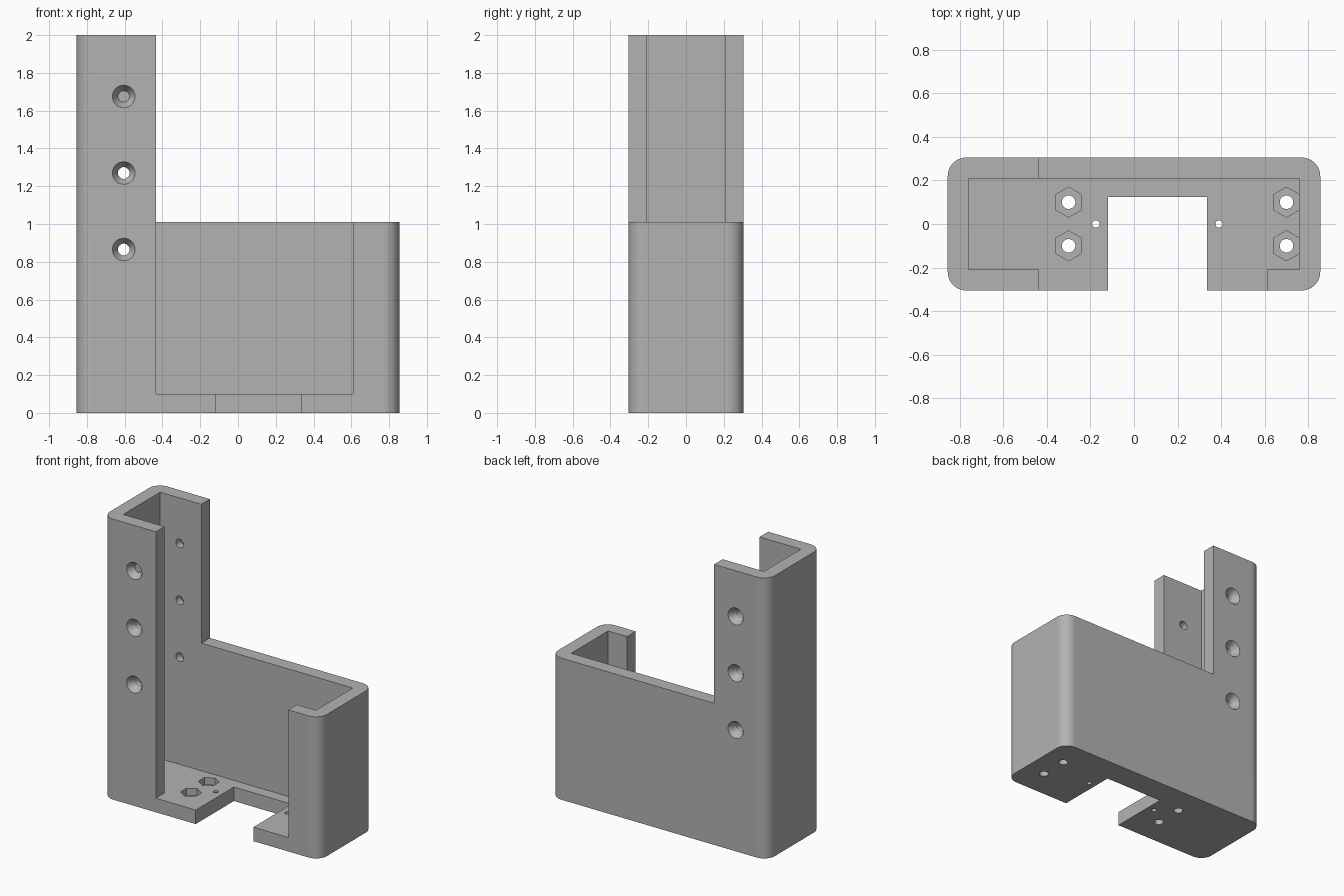
import bpy, bmesh, math
from mathutils import Vector, Matrix

default = bpy.data.objects.get("Cube")
if default:
    bpy.data.objects.remove(default, do_unlink=True)

grey = bpy.data.materials.new("matte grey")
grey.use_nodes = True
colour = (0.45, 0.45, 0.45, 1)
grey.diffuse_color = colour
grey.node_tree.nodes["Principled BSDF"].inputs["Base Color"].default_value = colour


def add_object(name, bm):
    mesh = bpy.data.meshes.new(name)
    bm.to_mesh(mesh)
    bm.free()
    mesh.materials.append(grey)
    obj = bpy.data.objects.new(name, mesh)
    bpy.context.collection.objects.link(obj)
    return obj


def box(name, low, high, corner=0):
    """Box between two corners, with optional rounded vertical edges."""
    low, high = Vector(low), Vector(high)
    bm = bmesh.new()
    bmesh.ops.create_cube(bm, size=1, matrix=Matrix.Translation((low + high) / 2)
                          @ Matrix.Diagonal((*(high - low), 1)))
    if corner:
        upright = [e for e in bm.edges
                   if abs(e.verts[0].co.z - e.verts[1].co.z) > 0.01]
        bmesh.ops.bevel(bm, geom=upright, offset=corner, segments=10,
                        profile=0.5, affect='EDGES')
    return add_object(name, bm)


def cone(name, centre, r1, r2, depth, sides=32, turn=0):
    """Cone or prism along z, tipped about x by turn."""
    bm = bmesh.new()
    bmesh.ops.create_cone(bm, cap_ends=True, segments=sides, radius1=r1,
                          radius2=r2, depth=depth,
                          matrix=Matrix.Translation(centre)
                          @ Matrix.Rotation(turn, 4, 'X'))
    return add_object(name, bm)


def cut(target, cutter):
    cutter.hide_render = True
    mod = target.modifiers.new("cut", 'BOOLEAN')
    mod.operation = 'DIFFERENCE'
    mod.solver = 'EXACT'
    mod.object = cutter
    bpy.context.view_layer.objects.active = target
    bpy.ops.object.modifier_apply(modifier=mod.name)
    bpy.data.objects.remove(cutter, do_unlink=True)


# Rounded outer shell, hollowed above the floor
half_x, half_y, floor, wall_y = 0.855, 0.305, 0.1, 0.208
holder = box("holder_body", (-half_x, -half_y, 0), (half_x, half_y, 2), 0.085)
cut(holder, box("cavity", (-0.76, -wall_y, floor), (0.76, wall_y, 3)))

# Step down beside the tall column, open front, and slot through the floor
cut(holder, box("step", (-0.435, -1, 1.01), (1, 1, 3)))
cut(holder, box("front_opening", (-0.435, -1, floor), (0.61, 0, 3)))
cut(holder, box("floor_slot", (-0.12, -1, -1), (0.335, 0.125, 0.5)))

# Bolt holes with hexagonal nut pockets in the floor
for x in (-0.3, 0.7):
    for y in (-0.1, 0.1):
        cut(holder, cone("nut_pocket", (x, y, 0.1), 0.069, 0.069, 0.1, 6))
        cut(holder, cone("bolt_hole", (x, y, 0), 0.031, 0.031, 0.5))
for x in (-0.175, 0.39):
    cut(holder, cone("pin_hole", (x, 0, 0), 0.017, 0.017, 0.5, 20))

# Countersunk screw holes through both walls of the column
sink = 0.05
for z in (0.865, 1.27, 1.675):
    cut(holder, cone("screw_hole", (-0.605, 0, z), 0.031, 0.031, 1,
                     turn=math.pi / 2))
    for side in (-1, 1):
        # overshoot the wall slightly, keeping the same slope
        cut(holder, cone("countersink",
                         (-0.605, side * (half_y - sink / 2 + 0.005), z),
                         0.066, 0.03, sink + 0.01, turn=side * math.pi / 2))

# Clean flat faces, smooth the rounded corners and holes
bm = bmesh.new()
bm.from_mesh(holder.data)
bmesh.ops.remove_doubles(bm, verts=bm.verts, dist=0.0001)
bmesh.ops.dissolve_limit(bm, angle_limit=0.01, verts=bm.verts, edges=bm.edges)
bm.to_mesh(holder.data)
bm.free()
bpy.ops.object.select_all(action='DESELECT')
holder.select_set(True)
bpy.context.view_layer.objects.active = holder
bpy.ops.object.shade_smooth_by_angle(angle=math.radians(30))
normals = holder.modifiers.new("even_shading", 'WEIGHTED_NORMAL')
normals.keep_sharp = True
